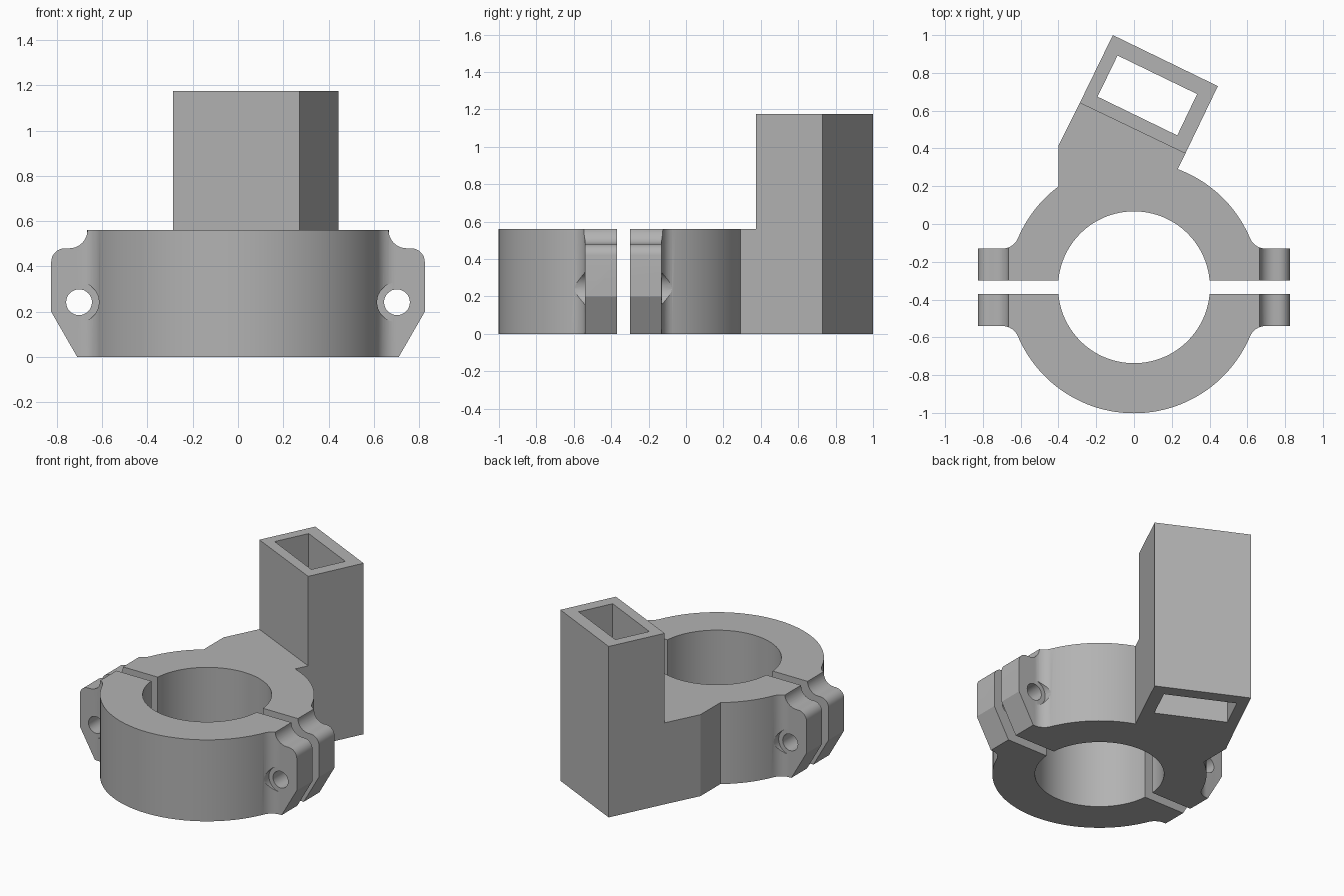
import bpy, bmesh, math
from mathutils import Vector

cube = bpy.data.objects.get("Cube")
if cube:
    bpy.data.objects.remove(cube, do_unlink=True)

CY = -0.335                  # y of the clamp axis
R_OUT, R_IN = 0.667, 0.402   # clamp ring radii
GAP, LUG, FIL = 0.035, 0.205, 0.09
H, TUBE_H = 0.56, 1.175      # clamp and socket heights
BOLT_X, BOLT_Z = 0.702, 0.242

grey = bpy.data.materials.new("plain grey")
grey.use_nodes = True
GREY = (0.45, 0.45, 0.45, 1)
grey.diffuse_color = GREY
grey.node_tree.nodes["Principled BSDF"].inputs["Base Color"].default_value = GREY


def arc(cx, cy, r, a0, a1, n):
    """Points along an arc, angles in radians."""
    return [(cx + r * math.cos(a0 + (a1 - a0) * i / n),
             cy + r * math.sin(a0 + (a1 - a0) * i / n)) for i in range(n + 1)]


def prism(name, points, lo, hi, axis="z"):
    """Extrude an outline along z (points are x, y) or y (points are x, z)."""
    bm = bmesh.new()
    place = (lambda p: (p[0], p[1], lo)) if axis == "z" else (lambda p: (p[0], lo, p[1]))
    face = bm.faces.new([bm.verts.new(place(p)) for p in points])
    ext = bmesh.ops.extrude_face_region(bm, geom=[face])
    step = Vector((0, 0, hi - lo) if axis == "z" else (0, hi - lo, 0))
    bmesh.ops.translate(bm, vec=step, verts=[v for v in ext["geom"] if isinstance(v, bmesh.types.BMVert)])
    bmesh.ops.recalc_face_normals(bm, faces=bm.faces)
    mesh = bpy.data.meshes.new(name)
    bm.to_mesh(mesh)
    bm.free()
    mesh.materials.append(grey)
    ob = bpy.data.objects.new(name, mesh)
    bpy.context.collection.objects.link(ob)
    return ob


def combine(ob, tool, operation):
    """Apply a boolean and discard the tool."""
    mod = ob.modifiers.new("combine", "BOOLEAN")
    mod.operation, mod.object, mod.solver = operation, tool, "EXACT"
    bpy.context.view_layer.objects.active = ob
    bpy.ops.object.modifier_apply(modifier=mod.name)
    bpy.data.objects.remove(tool, do_unlink=True)


def lug(sx, sy):
    """Bolting lug: side outline crossed with a filleted plan outline."""
    side = [(0.45, -0.1), (0.655, -0.1), (0.71, 0), (0.825, 0.2)]
    side += arc(0.765, 0.42, 0.06, 0, math.pi / 2, 8)
    side += arc(0.745, 0.56, 0.08, -math.pi / 2, -math.pi, 8)
    side += [(0.45, H)]
    cd = LUG + FIL
    cx = math.sqrt((R_OUT + FIL) ** 2 - cd ** 2)
    end = math.pi + math.atan2(cd, cx)
    plan = [(0.45, GAP), (0.825, GAP), (0.825, LUG)]
    plan += arc(cx, cd, FIL, 1.5 * math.pi, end, 10) + [(0.5, LUG)]
    ob = prism("lug", [(sx * x, CY + sy * d) for x, d in plan], 0, 0.7)
    cutter = prism("lug_side", [(sx * x, z) for x, z in side], -1.2, 0.6, "y")
    combine(ob, cutter, "INTERSECT")
    return ob


def half_clamp(name, sy):
    a, b = math.asin(GAP / R_OUT), math.asin(GAP / R_IN)
    outline = arc(0, 0, R_OUT, a, math.pi - a, 64) + arc(0, 0, R_IN, math.pi - b, b, 48)
    ob = prism(name, [(x, CY + sy * d) for x, d in outline], 0, H)
    for sx in (1, -1):
        combine(ob, lug(sx, sy), "UNION")
    # bolt holes, with a wider relief for the bolt head
    for sx in (1, -1):
        for r, d0, d1 in ((0.057, 0, 0.5), (0.088, LUG + 0.001, 0.5)):
            circle = arc(sx * BOLT_X, BOLT_Z, r, 0, 2 * math.pi, 32)[:-1]
            combine(ob, prism("bolt_hole", circle, CY + sy * d0, CY + sy * d1, "y"), "DIFFERENCE")
    return ob


front = half_clamp("front_clamp", -1)
back = half_clamp("back_clamp_with_socket", 1)

# Arm joining the clamp to the socket
arm = prism("arm", [(-0.3, 0.15), (-0.4, 0.19), (-0.4, 0.415), (-0.287, 0.641),
                    (-0.24, 0.66), (0.26, 0.42), (0.272, 0.373), (0.227, 0.282),
                    (0.2, 0.2)], 0, H)

# Angled rectangular socket, open at both ends
socket = prism("socket", [(-0.112, 1.0), (0.444, 0.73), (0.272, 0.373), (-0.287, 0.641)], 0, TUBE_H)
bore = prism("socket_bore", [(-0.087, 0.892), (0.334, 0.688), (0.229, 0.469), (-0.193, 0.674)], -0.1, 1.3)
combine(socket, bore, "DIFFERENCE")
combine(arm, socket, "UNION")
combine(back, arm, "UNION")

bpy.ops.object.select_all(action="DESELECT")
for ob in (front, back):
    ob.select_set(True)
bpy.context.view_layer.objects.active = back
bpy.ops.object.shade_smooth_by_angle(angle=math.radians(25))
